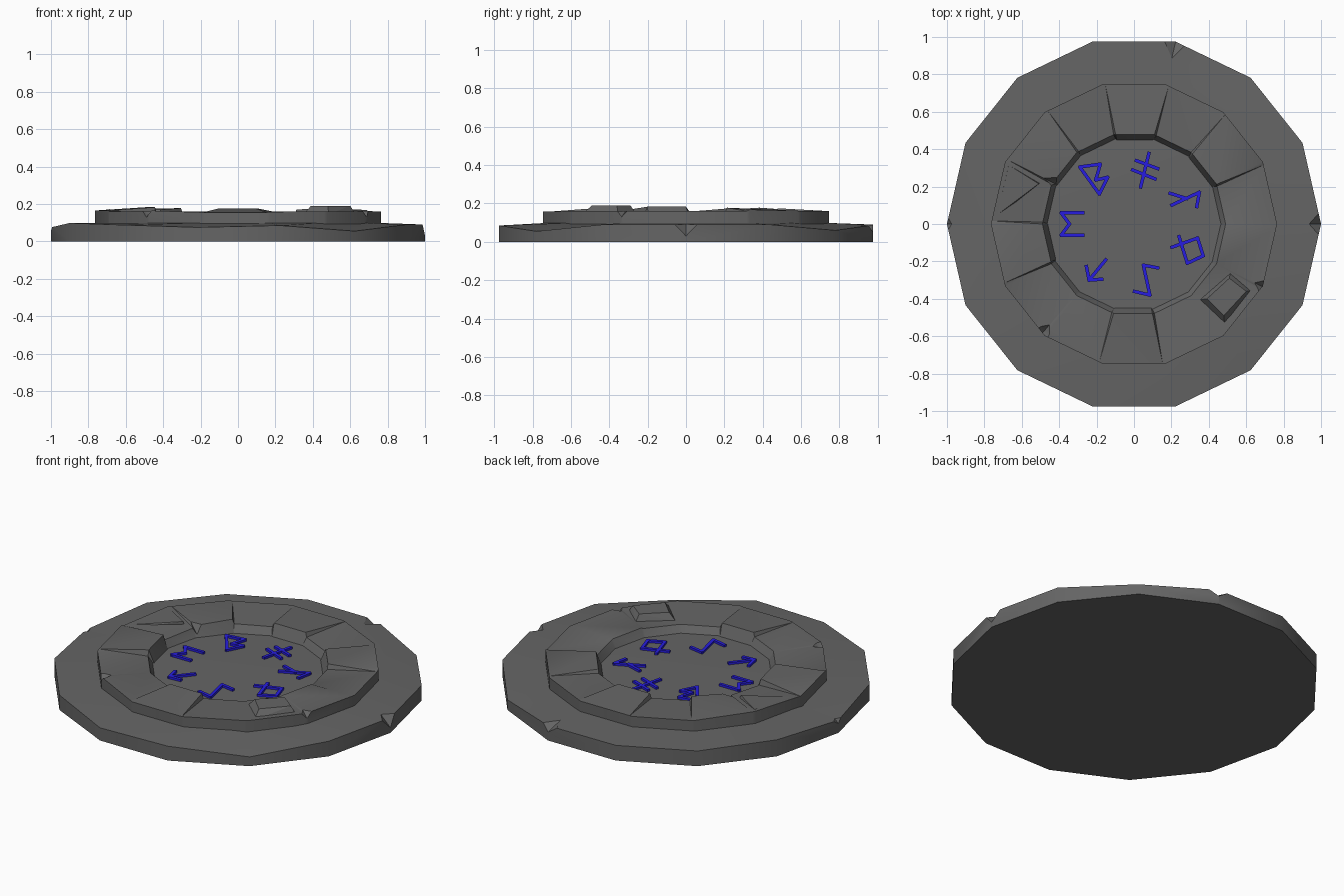
import bpy, bmesh, math
from mathutils import Vector, Matrix

if "Cube" in bpy.data.objects:
    bpy.data.objects.remove(bpy.data.objects["Cube"])

N = 14


def material(name, rgb):
    m = bpy.data.materials.new(name)
    m.diffuse_color = (*rgb, 1)
    m.use_nodes = True
    m.node_tree.nodes["Principled BSDF"].inputs["Base Color"].default_value = m.diffuse_color
    return m


dark = material("dark_stone", (.13, .13, .13))
blue = material("blue_mark", (.02, .012, .75))


def corner(r, k, z=0.0):
    a = 2 * math.pi * k / N
    return Vector((r * math.cos(a), r * math.sin(a), z))


def finish(name, bm, mat=dark):
    bmesh.ops.recalc_face_normals(bm, faces=bm.faces)
    me = bpy.data.meshes.new(name)
    bm.to_mesh(me)
    bm.free()
    me.materials.append(mat)
    ob = bpy.data.objects.new(name, me)
    bpy.context.collection.objects.link(ob)
    return ob


def hull(name, pts):
    bm = bmesh.new()
    for p in pts:
        bm.verts.new(p)
    bmesh.ops.convex_hull(bm, input=bm.verts)
    return finish(name, bm)


def bridge(bm, a, b):
    n = len(a)
    for i in range(n):
        bm.faces.new((a[i], a[(i + 1) % n], b[(i + 1) % n], b[i]))


def smooth(ob):
    bpy.ops.object.select_all(action='DESELECT')
    ob.select_set(True)
    bpy.context.view_layer.objects.active = ob
    bpy.ops.object.shade_smooth_by_angle(angle=math.radians(30))


def chip(ob, deg, r_in, r_out, half, z_low, z_top, grow=0.12):
    """Knock a pointed chip out of an edge."""
    s = 1 if r_out > r_in else -1
    pts = [(r_in, 0, z_top), (r_out - s * 0.013, half, z_top),
           (r_out - s * 0.013, -half, z_top), (r_out, 0, z_low),
           (r_out + s * grow, half * 1.5, z_top), (r_out + s * grow, -half * 1.5, z_top),
           (r_out + s * grow * 0.5, 0, z_top + 0.1), (r_out + s * grow, 0, z_low)]
    rot = Matrix.Rotation(math.radians(deg), 4, 'Z')
    cutter = hull("chip_cutter", [rot @ Vector(p) for p in pts])
    cutter.hide_render = True
    mod = ob.modifiers.new("chip", 'BOOLEAN')
    mod.operation = 'DIFFERENCE'
    mod.solver = 'EXACT'
    mod.object = cutter
    bpy.context.view_layer.objects.active = ob
    bpy.ops.object.modifier_apply(modifier=mod.name)
    bpy.data.objects.remove(cutter)


# Base slab with a worn, uneven rim
rim = [.09, .09, .06, .088, .09, .09, .098, .075, .098, .088, .075, .085, .055, .09]
bm = bmesh.new()
loops = []
for r, zs in ((1, [0] * N), (1, rim), (.72, [.1] * N), (.46, [.107] * N)):
    loops.append([bm.verts.new(corner(r, k, zs[k])) for k in range(N)])
for a, b in zip(loops, loops[1:]):
    bridge(bm, a, b)
bm.faces.new(loops[0])
bm.faces.new(loops[-1])
base = finish("base_slab", bm)
chip(base, 0, .935, 1.0, .062, .03, .094)
chip(base, 360 * 3 / N, .90, 1.0, .07, .05, .096)
chip(base, 180, .96, 1.0, .05, .055, .09)
smooth(base)

# Raised ring of stones: (inner start, inner end, outer start, outer end) heights
stones = [(.15, .15, .16, .16), (.178, .17, .168, .162), (.15, .15, .16, .16),
          (.175, .175, .16, .16), (.15, .152, .16, .16), (.178, .168, .162, .17),
          (.155, .15, .172, .16), (.183, .183, .165, .165), (.15, .15, .16, .162),
          (.152, .152, .165, .155), (.175, .175, .155, .155), (.148, .148, .158, .16),
          (.148, .15, .16, .16), (.155, .155, .162, .16)]
bm = bmesh.new()
ring = [[], [], [], []]
for k, (i0, i1, o0, o1) in enumerate(stones):
    for f, zi, zo in ((0, i0, o0), (.95, i1, o1)):
        for lst, r, z in zip(ring, (.455, .49, .765, .765), (.09, zi, zo, .085)):
            p = corner(r, k).lerp(corner(r, k + 1), f)
            p.z = z
            lst.append(bm.verts.new(p))
for j in range(4):
    bridge(bm, ring[j], ring[(j + 1) % 4])
bmesh.ops.triangulate(bm, faces=bm.faces)
stone_ring = finish("stone_ring", bm)
chip(stone_ring, -130, .685, .75, .04, .13, .172)
chip(stone_ring, -26, .70, .765, .04, .13, .172)
chip(stone_ring, 153, .55, .475, .035, .125, .175, .06)
smooth(stone_ring)

# Loose raised block on the ring
block_top = [(.51, -.29), (.60, -.36), (.48, -.49), (.39, -.40)]
block_low = [(.515, -.26), (.63, -.355), (.485, -.54), (.35, -.405)]
hull("raised_block", [(x, y, .19) for x, y in block_top] + [(x, y, .145) for x, y in block_low])

# Cracked sliver on the left of the ring
hull("cracked_sliver", [(-.74, .03, .145), (-.50, .22, .14), (-.68, .325, .15),
                        (-.51, .215, .174), (-.67, .315, .171), (-.73, .05, .16)])

# Blue raised marks on the floor, as polylines of bars
marks = [
    [[(-.29, .305), (-.18, .32), (-.205, .235), (-.14, .25), (-.185, .16), (-.29, .305)]],
    [[(.08, .38), (.035, .195)], [(.01, .34), (.13, .295)], [(-.01, .29), (.115, .24)]],
    [[(.2, .1), (.35, .17), (.335, .09)], [(.19, .165), (.285, .135)]],
    [[(.2, -.125), (.34, -.075), (.37, -.17), (.285, -.21), (.24, -.065)]],
    [[(.13, -.235), (.05, -.22), (.085, -.38), (.0, -.36)]],
    [[(-.15, -.19), (-.24, -.3)], [(-.255, -.225), (-.24, -.3), (-.17, -.295)]],
    [[(-.27, .06), (-.39, .06), (-.345, 0), (-.39, -.06), (-.27, -.06)]],
]
for n, strokes in enumerate(marks):
    bm = bmesh.new()
    for line in strokes:
        for p, q in zip(line, line[1:]):
            p, q = Vector(p), Vector(q)
            d = q - p
            mat = (Matrix.Translation(((p.x + q.x) / 2, (p.y + q.y) / 2, .11))
                   @ Matrix.Rotation(math.atan2(d.y, d.x), 4, 'Z')
                   @ Matrix.Diagonal((d.length + .012, .018, .02, 1)))
            bmesh.ops.create_cube(bm, size=1, matrix=mat)
    finish("floor_mark_%d" % (n + 1), bm, blue)
